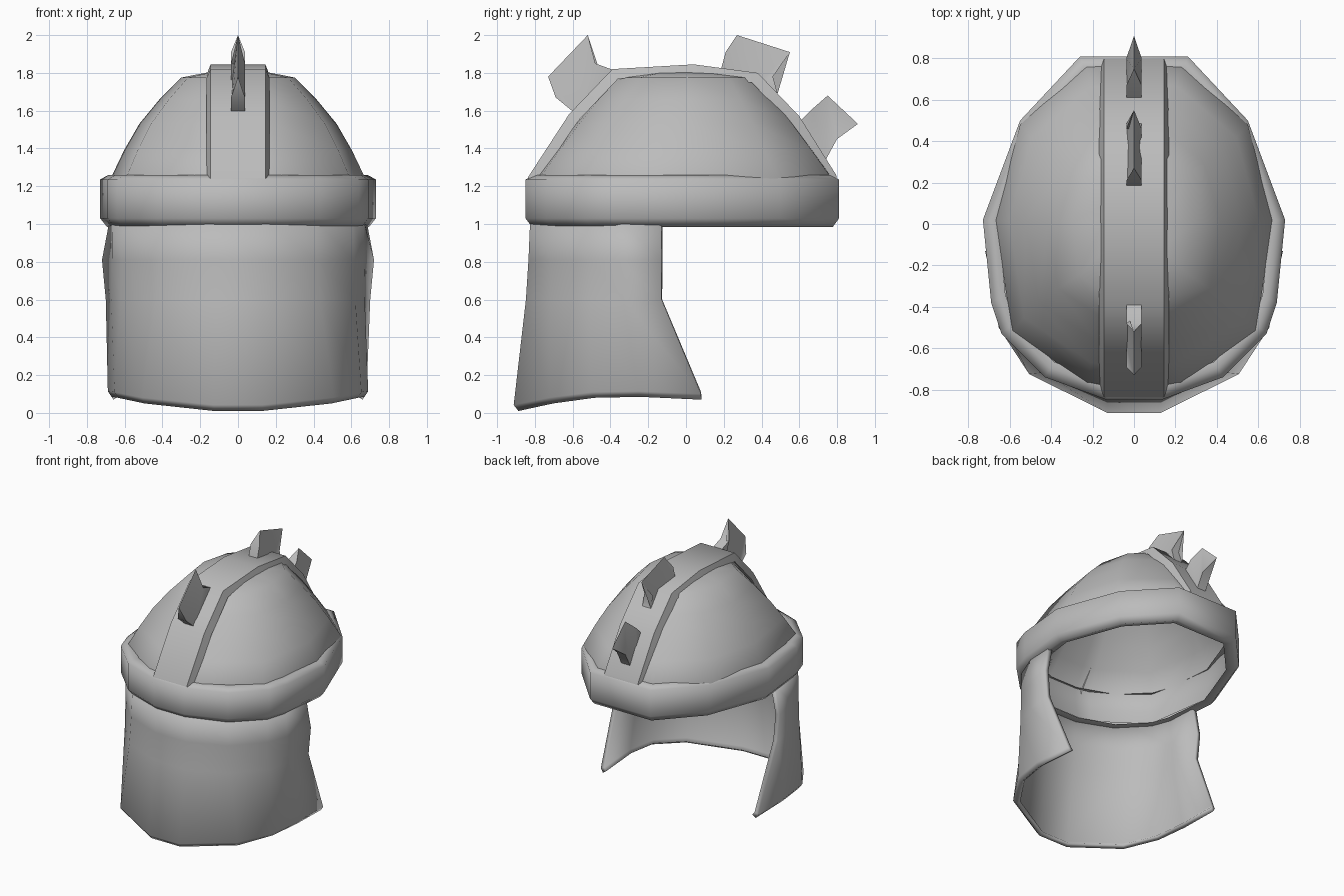
import bpy, bmesh, math
from mathutils import Vector

cube = bpy.data.objects.get("Cube")
if cube:
    bpy.data.objects.remove(cube, do_unlink=True)

GREY = (0.5, 0.5, 0.5, 1)
mat = bpy.data.materials.new("grey_metal")
mat.use_nodes = True
mat.diffuse_color = GREY
mat.node_tree.nodes["Principled BSDF"].inputs["Base Color"].default_value = GREY


def finish(name, bm, thickness=0, angle=75, recalc=False):
    """Turn a bmesh into a smooth-shaded object, optionally thickened inward."""
    bmesh.ops.remove_doubles(bm, verts=bm.verts, dist=0.0005)
    if recalc:
        bmesh.ops.recalc_face_normals(bm, faces=bm.faces)
    mesh = bpy.data.meshes.new(name)
    bm.to_mesh(mesh)
    bm.free()
    mesh.materials.append(mat)
    obj = bpy.data.objects.new(name, mesh)
    bpy.context.scene.collection.objects.link(obj)
    bpy.ops.object.select_all(action="DESELECT")
    obj.select_set(True)
    bpy.context.view_layer.objects.active = obj
    if thickness:
        mod = obj.modifiers.new("thickness", "SOLIDIFY")
        mod.thickness = thickness
        bpy.ops.object.modifier_apply(modifier=mod.name)
    bpy.ops.object.shade_smooth_by_angle(angle=math.radians(angle))


def loft(rings, close_columns=False):
    """Skin a list of equally long point rows with quads."""
    bm = bmesh.new()
    rows = [[bm.verts.new(p) for p in ring] for ring in rings]
    count = len(rows[0])
    for a, b in zip(rows, rows[1:]):
        for j in range(count if close_columns else count - 1):
            k = (j + 1) % count
            bm.faces.new((a[j], b[j], b[k], a[k]))
    return bm


def scaled_rings(half, section):
    """Repeat a mirrored half outline at each (x scale, y scale, height)."""
    outline = half + [(-x, y) for x, y in reversed(half)]
    return [[(x * sx, y * sy, z) for x, y in outline] for sx, sy, z in section]


# Thick brim band, wrapped from the dome's foot around to its inner rim
brim_outline = [(0.13, -0.85), (0.43, -0.74), (0.64, -0.53), (0.69, -0.38),
                (0.73, 0.02), (0.55, 0.5), (0.26, 0.81)]
brim_section = [(0.9, 0.9, 1.255), (0.94, 0.94, 1.26), (1, 1, 1.235), (1, 1, 1.03),
                (0.95, 0.96, 0.985), (0.87, 0.88, 1.0)]
finish("brim", loft(scaled_rings(brim_outline, brim_section), True))

# Thin dome shell, reaching down inside the brim
dome_outline = [(0.12, -0.79), (0.23, -0.77), (0.59, -0.52), (0.67, 0.02),
                (0.55, 0.48), (0.23, 0.765), (0.1, 0.77)]
dome_section = [(0, 0, 1.81), (0.22, 0.22, 1.805), (0.45, 0.475, 1.775),
                (0.62, 0.6, 1.66), (0.78, 0.735, 1.53), (0.9, 0.87, 1.39),
                (1, 1, 1.25), (0.99, 0.99, 1.12), (0.95, 0.945, 1.0)]
finish("dome", loft(scaled_rings(dome_outline, dome_section), True))

# Raised strip running over the crown
ridge_path = [(-0.845, 1.2), (-0.835, 1.25), (-0.62, 1.58), (-0.39, 1.82),
              (0.04, 1.845), (0.38, 1.8), (0.6, 1.57), (0.795, 1.26), (0.805, 1.2)]
sections = []
for y, z in ridge_path:
    top = Vector((0, y, z))
    low = top + (Vector((0, 0, 1.15)) - top).normalized() * 0.06
    sections.append([(0.168, *low.yz), (0.145, *top.yz),
                     (-0.145, *top.yz), (-0.168, *low.yz)])
finish("crown_strip", loft(sections), angle=50)

# Hanging neck guard, flaring toward its lower corners, with a tucked-in hem
guard_top = [(0.13, -0.825, 1.02), (0.41, -0.715, 1.02), (0.61, -0.51, 1.02),
             (0.665, -0.36, 1.02), (0.68, -0.13, 1.02)]
guard_hem = [(0.13, -0.915, 0.01), (0.51, -0.725, 0.05), (0.655, -0.5, 0.08),
             (0.69, -0.25, 0.085), (0.68, 0.085, 0.07)]
rows = []
for height, flare, bulge, tuck in ((1.02, 0, 0, 1), (0.81, 0.1, 0.04, 1), (0.6, 0.25, 0.02, 1),
                                   (0, 0.968, 0, 1), (0, 1, 0, 0.97)):
    half = []
    for top, hem in zip(guard_top, guard_hem):
        p = Vector(top).lerp(Vector(hem), flare)
        if height:
            p.z = height
        p.x *= tuck
        p.y *= tuck
        half.append(p)
    half[-1].x += bulge
    if height:
        half[-1].y = guard_top[-1][1]
    rows.append([(-p.x, p.y, p.z) for p in reversed(half)] + [tuple(p) for p in half])
finish("neck_guard", loft(rows), 0.035, angle=110)


# Crest fins: the last two profile points form the sharp outer edge
def fin(name, profile):
    bm = bmesh.new()
    sides = []
    for sign in (-1, 1):
        widths = [0.037] * (len(profile) - 2) + [0, 0]
        sides.append([bm.verts.new((sign * w, y, z)) for w, (y, z) in zip(widths, profile)])
    left, right = sides
    for i in range(len(profile)):
        bm.faces.new((left[i - 1], left[i], right[i], right[i - 1]))
    for side in sides:
        bmesh.ops.triangulate(bm, faces=[bm.faces.new(side)])
    # Collapse the zero-width strip along the sharp edge
    bmesh.ops.dissolve_degenerate(bm, dist=0.0005, edges=bm.edges)
    finish(name, bm, angle=60, recalc=True)


fin("front_fin", [(-0.48, 1.85), (-0.37, 1.81), (-0.42, 1.7), (-0.58, 1.58),
                  (-0.69, 1.67), (-0.73, 1.78), (-0.52, 2)])
fin("top_fin", [(0.46, 1.78), (0.485, 1.69), (0.38, 1.74), (0.18, 1.8),
                (0.21, 1.91), (0.27, 2), (0.55, 1.91)])
fin("back_fin", [(0.8, 1.45), (0.74, 1.34), (0.66, 1.42), (0.6, 1.54),
                 (0.67, 1.61), (0.75, 1.68), (0.91, 1.53)])
